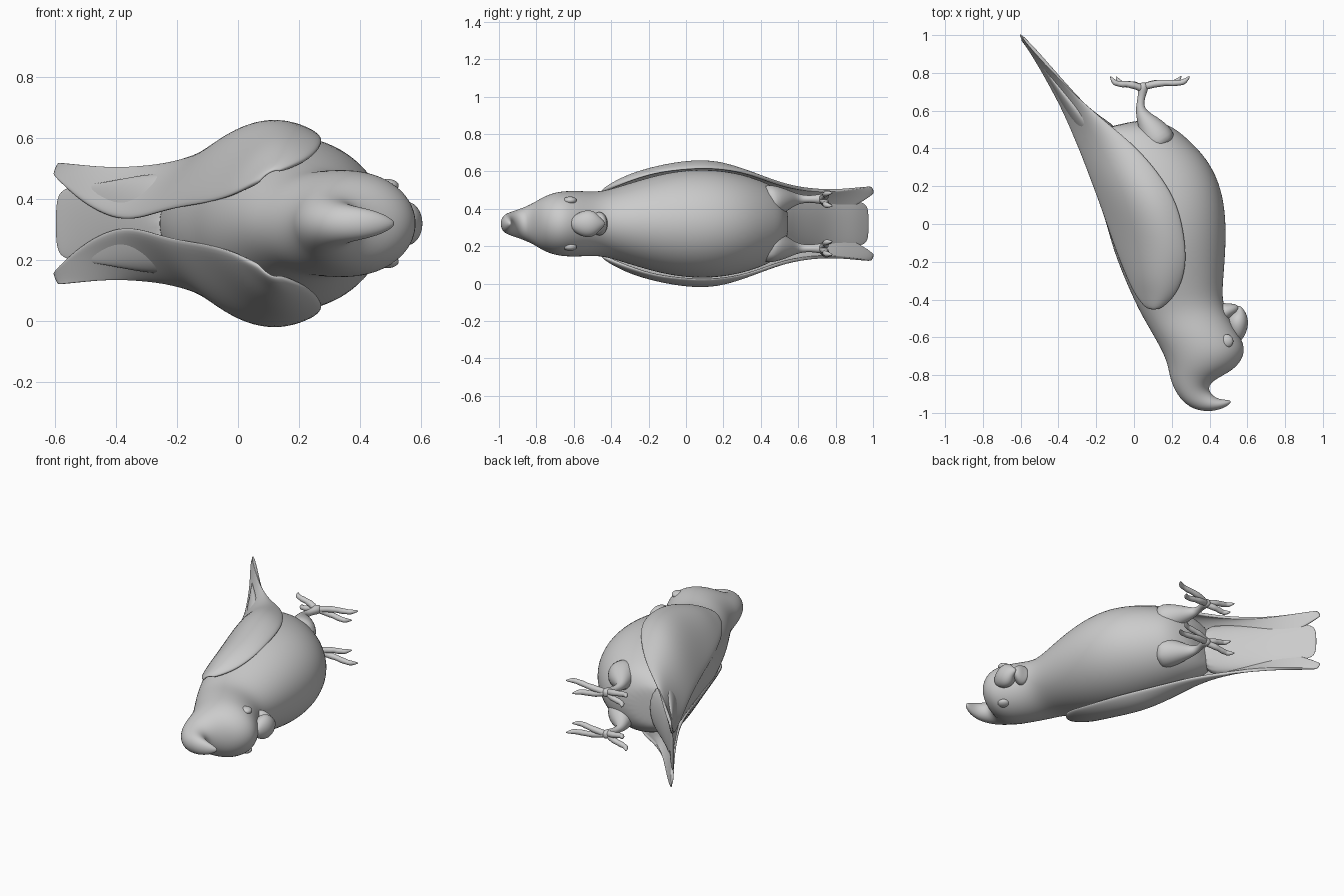
import bpy, bmesh
from math import sin, cos, pi
from mathutils import Vector

MID = 0.32  # height of the bird's plane of symmetry (it lies on its side)

def finish(name, rings, closed=True, mirror=False, thick=0, levels=2):
    """Skin a list of point rings, then smooth and mirror it."""
    bm = bmesh.new()
    rows = [[bm.verts.new(p) for p in r] for r in rings]
    n = len(rows[0])
    for a, b in zip(rows, rows[1:]):
        for i in range(n if closed else n - 1):
            j = (i + 1) % n
            bm.faces.new((a[i], a[j], b[j], b[i]))
    if closed:
        bm.faces.new(rows[0])
        bm.faces.new(rows[-1])
        bmesh.ops.recalc_face_normals(bm, faces=bm.faces)
    else:
        bm.normal_update()
        if sum(f.normal.z * f.calc_area() for f in bm.faces) < 0:
            bmesh.ops.reverse_faces(bm, faces=bm.faces)
    for f in bm.faces:
        f.smooth = True
    me = bpy.data.meshes.new(name)
    bm.to_mesh(me)
    bm.free()
    ob = bpy.data.objects.new(name, me)
    bpy.context.collection.objects.link(ob)
    ob.location.z = MID
    if thick:
        s = ob.modifiers.new("Thickness", 'SOLIDIFY')
        s.thickness, s.offset = thick, -1
    s = ob.modifiers.new("Smooth", 'SUBSURF')
    s.levels = s.render_levels = levels
    if mirror:
        m = ob.modifiers.new("Mirror", 'MIRROR')
        m.use_axis = (False, False, True)
        m.use_mirror_merge = False
    return ob

def loft(name, sections, seg=20, **kw):
    """Elliptical sections: back x, y, belly x, y, half width."""
    rings = []
    for bx, by, fx, fy, w in sections:
        c = Vector(((bx + fx) / 2, (by + fy) / 2, 0))
        h = Vector(((fx - bx) / 2, (fy - by) / 2, 0))
        rings.append([c + h * cos(2 * pi * i / seg) + Vector((0, 0, w * sin(2 * pi * i / seg)))
                      for i in range(seg)])
    return finish(name, rings, **kw)

def tube(name, pts, seg=8):
    """Tapered mirrored limb through x, y, z, radius points."""
    P = [Vector(p[:3]) for p in pts]
    rings = []
    for k, p in enumerate(pts):
        t = P[min(k + 1, len(P) - 1)] - P[max(k - 1, 0)]
        u = t.cross(Vector((0, 0, 1))).normalized()
        v = t.cross(u).normalized()
        rings.append([P[k] + p[3] * (u * cos(2 * pi * i / seg) + v * sin(2 * pi * i / seg))
                      for i in range(seg)])
    return finish(name, rings, mirror=True)

# Body, head and curled crest in one skin
loft("body", [
    (.517, -.945, .508, -.932, .008), (.475, -.978, .47, -.93, .035),
    (.39, -.998, .43, -.92, .052), (.29, -.975, .395, -.885, .065),
    (.222, -.9, .40, -.845, .085), (.19, -.82, .455, -.81, .112),
    (.18, -.765, .54, -.765, .145), (.165, -.715, .585, -.70, .168),
    (.14, -.66, .588, -.635, .178), (.10, -.59, .535, -.545, .178),
    (.06, -.52, .485, -.46, .173), (.02, -.45, .468, -.38, .182),
    (-.04, -.32, .48, -.25, .225), (-.11, -.15, .492, -.08, .275),
    (-.15, 0, .487, .08, .295), (-.19, .12, .457, .22, .292),
    (-.23, .25, .39, .35, .268), (-.25, .35, .28, .46, .232),
    (-.26, .42, .19, .53, .195), (-.26, .47, .08, .548, .14),
    (-.25, .485, .0, .548, .1)])

# Folded wings: dorsal edge, middle and lower edge of each section
WING = [
    ((.06, -.45, .14), (.10, -.46, .175), (.14, -.455, .175)),
    ((.0, -.38, .11), (.12, -.38, .222), (.23, -.38, .21)),
    ((-.04, -.30, .09), (.10, -.28, .262), (.275, -.26, .255)),
    ((-.11, -.13, .07), (.08, -.11, .297), (.283, -.14, .288)),
    ((-.17, .05, .06), (.03, .06, .32), (.25, .07, .308)),
    ((-.225, .2, .05), (-.03, .2, .302), (.18, .21, .3)),
    ((-.285, .36, .035), (-.1, .33, .25), (.08, .34, .278)),
    ((-.335, .48, .02), (-.18, .45, .2), (-.03, .45, .24)),
    ((-.395, .62, .015), (-.28, .59, .165), (-.17, .56, .203)),
    ((-.465, .75, .04), (-.40, .74, .145), (-.33, .7, .187)),
    ((-.535, .88, .085), (-.5, .86, .15), (-.455, .83, .187)),
    ((-.615, 1.0, .165), (-.61, 1.0, .185), (-.6, .985, .203))]
rows = []
for d, m, v in WING:
    d, m, v = Vector(d), Vector(m), Vector(v)
    rows.append([d * (2 * t - 1) * (t - 1) + m * 4 * t * (1 - t) + v * t * (2 * t - 1)
                 for t in (i / 8 for i in range(9))])
finish("wing", rows, closed=False, mirror=True, thick=.02)

# Tail fan between the wing tips
loft("tail", [(-.24, .40, -.06, .50, .16), (-.32, .52, -.17, .56, .17),
              (-.39, .64, -.31, .68, .155), (-.46, .77, -.43, .785, .135),
              (-.535, .89, -.515, .90, .125), (-.58, .95, -.57, .957, .115),
              (-.60, .975, -.593, .98, .08)])

# Hooked upper beak and short lower beak
loft("upper_beak", [(.555, -.64, .49, -.55, .04), (.592, -.59, .49, -.52, .072),
                    (.609, -.535, .50, -.49, .078), (.602, -.485, .52, -.472, .06),
                    (.578, -.445, .535, -.465, .03), (.555, -.428, .54, -.445, .01)], seg=12)
loft("lower_beak", [(.45, -.41, .47, -.53, .07), (.49, -.42, .51, -.50, .065),
                    (.525, -.42, .54, -.475, .045), (.552, -.43, .558, -.455, .015)], seg=12)

# Eyes
def eye(name, z):
    bpy.ops.mesh.primitive_uv_sphere_add(segments=20, ring_count=12, radius=.036,
                                         location=(.49, -.62, MID + z))
    ob = bpy.context.object
    ob.name = name
    ob.scale = (1, 1, .6)
    bpy.ops.object.shade_smooth()
eye("eye_left", .124)
eye("eye_right", -.124)

# Legs
tube("leg", [(.15, .40, .11, .12), (.10, .50, .125, .085), (.055, .56, .13, .048),
             (.03, .61, .132, .026), (.037, .66, .132, .02), (.045, .70, .132, .026),
             (.05, .73, .132, .032), (.05, .75, .132, .018)])

# Toes with knuckles and claws: two forward, two back
def toe(name, direction, reach, z_end):
    prof = [(0, .725, .024), (.2, .74, .019), (.36, .745, .022), (.5, .748, .016),
            (.64, .745, .02), (.78, .748, .015), (.86, .75, .018), (.95, .768, .010), (1, .785, .003)]
    if direction < 0:
        prof = [(t, y + .01 * t - .012, r) for t, y, r in prof]
    tube(name, [(.05 + direction * reach * t, y, .132 + (z_end - .132) * t ** .7, r)
                for t, y, r in prof])
toe("front_inner_toe", 1, .20, .095)
toe("front_outer_toe", 1, .245, .165)
toe("back_inner_toe", -1, .145, .10)
toe("back_outer_toe", -1, .175, .17)
